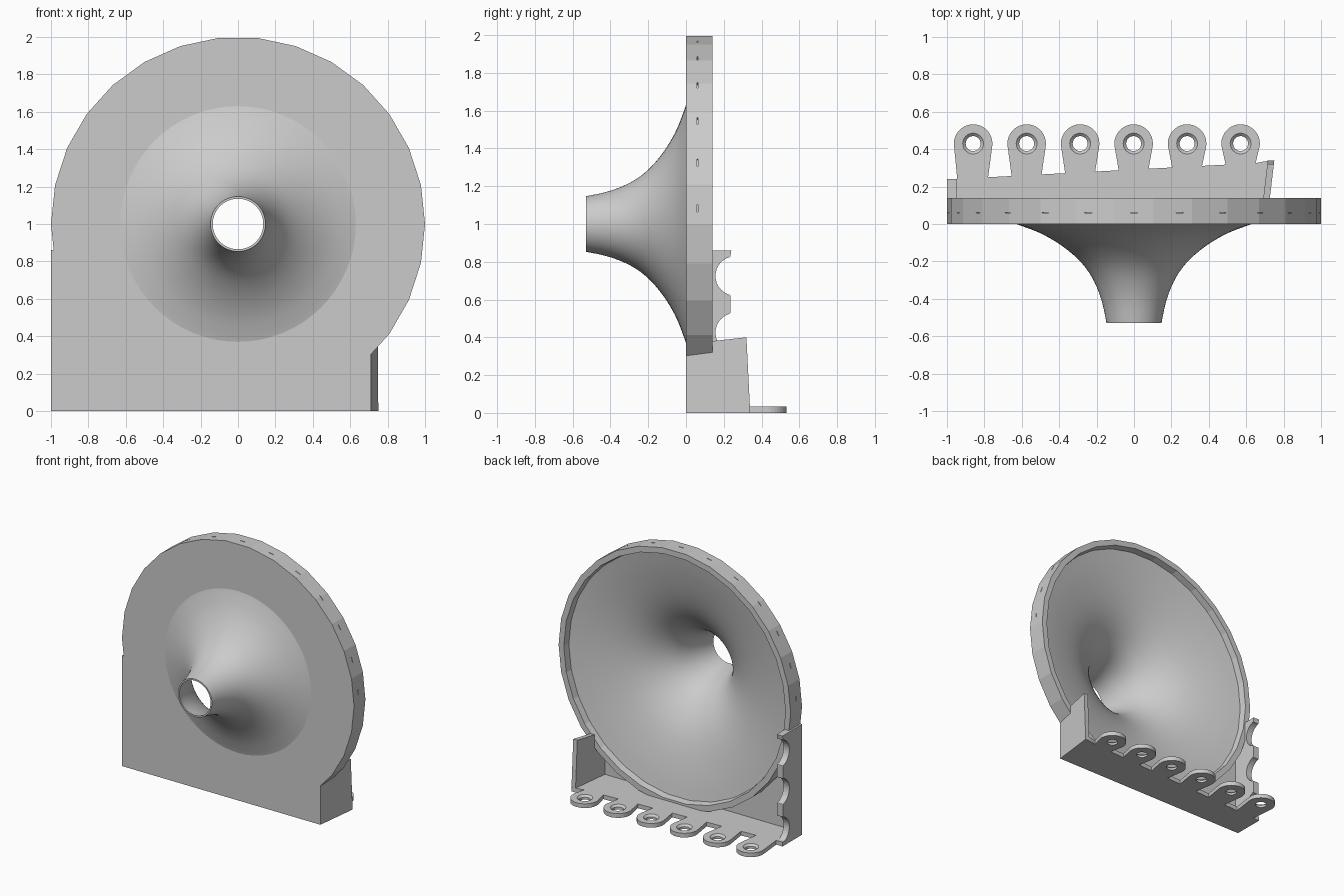
import bpy, bmesh
from math import sin, cos, pi, radians
from mathutils import Matrix, Vector

cube = bpy.data.objects.get("Cube")
if cube:
    bpy.data.objects.remove(cube, do_unlink=True)

grey = bpy.data.materials.new("plain grey")
grey.use_nodes = True
grey.diffuse_color = (0.6, 0.6, 0.6, 1)
grey.node_tree.nodes["Principled BSDF"].inputs["Base Color"].default_value = (0.6, 0.6, 0.6, 1)


def make(name, bm):
    bmesh.ops.recalc_face_normals(bm, faces=bm.faces)
    mesh = bpy.data.meshes.new(name)
    bm.to_mesh(mesh)
    bm.free()
    mesh.materials.append(grey)
    obj = bpy.data.objects.new(name, mesh)
    bpy.context.collection.objects.link(obj)
    return obj


def lathe(name, profile, sides):
    """Closed (radius, y) profile turned about the horn axis."""
    bm = bmesh.new()
    rings = [[bm.verts.new((r * cos(2 * pi * i / sides), y, 1 + r * sin(2 * pi * i / sides)))
              for r, y in profile] for i in range(sides)]
    n = len(profile)
    for i in range(sides):
        a, b = rings[i], rings[(i + 1) % sides]
        for j in range(n):
            k = (j + 1) % n
            bm.faces.new((a[j], a[k], b[k], b[j]))
    return make(name, bm)


def prism(name, outline, push):
    """Outline of 3D points extruded along the push vector."""
    bm = bmesh.new()
    face = bm.faces.new([bm.verts.new(p) for p in outline])
    out = bmesh.ops.extrude_face_region(bm, geom=[face])
    moved = [v for v in out["geom"] if isinstance(v, bmesh.types.BMVert)]
    bmesh.ops.translate(bm, vec=Vector(push), verts=moved)
    return make(name, bm)


def arc(cx, cy, r, start, end, steps):
    return [(cx + r * cos(radians(start + (end - start) * i / steps)),
             cy + r * sin(radians(start + (end - start) * i / steps))) for i in range(steps + 1)]


def smooth_curve(pts, steps=3):
    """Catmull-Rom curve through the points."""
    p = [Vector(q) for q in pts]
    p = [2 * p[0] - p[1]] + p + [2 * p[-1] - p[-2]]
    result = []
    for a, b, c, d in zip(p, p[1:], p[2:], p[3:]):
        for s in range(steps):
            t = s / steps
            result.append(0.5 * (2 * b + (c - a) * t + (2 * a - 5 * b + 4 * c - d) * t * t
                                 + (3 * b - a - 3 * c + d) * t ** 3))
    return [tuple(q) for q in result + [p[-2]]]


def cut(obj, cutter):
    cutter.hide_render = True
    cutter.hide_set(True)
    mod = obj.modifiers.new("cut", "BOOLEAN")
    mod.operation = "DIFFERENCE"
    mod.object = cutter
    mod.solver = "EXACT"


# Flared horn, an open shell
outer = [(.147, -.53), (.165, -.44), (.19, -.36), (.225, -.285), (.27, -.22),
         (.33, -.16), (.41, -.1), (.51, -.045), (.63, .0)]
inner = [(.135, -.53), (.153, -.44), (.178, -.36), (.213, -.28), (.258, -.21),
         (.32, -.147), (.4, -.085), (.5, -.03), (.63, .018), (.8, .062), (.945, .09)]
horn = lathe("horn", smooth_curve(outer) + [(.8, .04), (.945, .07)] + smooth_curve(inner)[::-1], 64)
bpy.context.view_layer.objects.active = horn
horn.select_set(True)
bpy.ops.object.shade_smooth_by_angle(angle=radians(35))
horn.select_set(False)

# Faceted rim with flat front
rim = lathe("rim", [(.6, 0), (1, 0), (1, .14), (.955, .14), (.945, .08), (.8, .05), (.64, .008)], 30)

# Narrow slots around the upper rim
bm = bmesh.new()
for k in range(-6, 7):
    turn = Matrix.Translation((0, 0, 1)) @ Matrix.Rotation(radians(14.2 * k), 4, "Y")
    bmesh.ops.create_cube(bm, size=1, matrix=turn @ Matrix.Translation((0, .06, 1))
                          @ Matrix.Diagonal((.04, .005, .04, 1)))
cut(rim, make("slot_cutter", bm))

# Thin front panel filling the lower corners
panel = [(-1, 0), (-1, .86)] + arc(0, 1, .9, 188, 317, 24) + [(.71, .31), (.71, 0)]
prism("corner_panel", [(x, 0, z) for x, z in panel], (0, .03, 0))

# Floor with a row of rounded lugs
edge = lambda x: .25 + .053 * (x + .78)
tabs = [-.86 + .286 * i for i in range(6)]
floor = [(-1, 0), (-1, .24), (-.945, .24)]
for c in tabs:
    if c > tabs[0]:
        floor.append((c - .08, edge(c - .08)))
    floor += arc(c, .43, .103, 188, -8, 20)
    floor.append((c + .08, edge(c + .08)))
floor += [(.7, .335), (.75, .34), (.71, 0)]
base = prism("floor", [(x, y, 0) for x, y in floor], (0, 0, .033))

# Countersunk screw holes
bm = bmesh.new()
for c in tabs:
    for r1, r2, z, depth in ((.04, .04, .02, .1), (.035, .06, .025, .024)):
        bmesh.ops.create_cone(bm, cap_ends=True, segments=24, radius1=r1, radius2=r2, depth=depth,
                              matrix=Matrix.Translation((c, .43, z)))
screw_cutter = make("screw_cutter", bm)
cut(base, screw_cutter)
base.modifiers["cut"].use_self = True

# Tall scalloped wall
wall = [(0, 0), (0, .86), (.24, .86)]
for z in (.725, .425, .125):
    wall.append((.235, z + .104))
    wall += arc(.26, z, .104, 105, 255, 14)
    wall.append((.235, z - .104))
wall.append((.24, 0))
prism("scalloped_wall", [(-1, y, z) for y, z in wall], (.05, 0, 0))

# Short wall, leaning outward to the back
short = [(0, 0), (.34, 0), (.32, .4), (.14, .38), (.14, .33), (0, .31)]
prism("short_wall", [(.71 + .118 * y, y, z) for y, z in short], (-.035, 0, 0))
